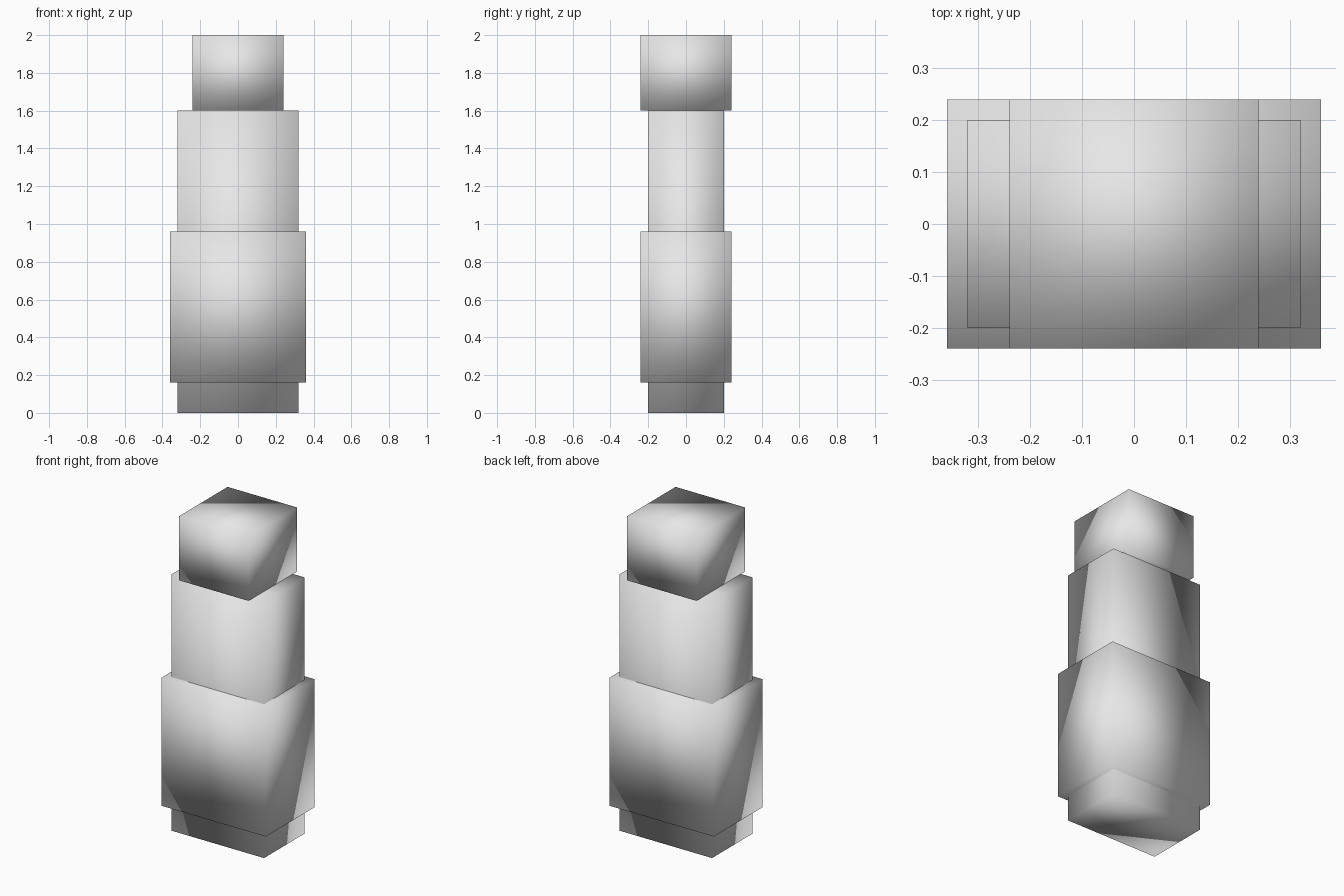
import bpy

if "Cube" in bpy.data.objects:
    bpy.data.objects.remove(bpy.data.objects["Cube"])

# One plain grey for the whole figure
grey = bpy.data.materials.new("light_grey")
grey.diffuse_color = (0.8, 0.8, 0.8, 1.0)
grey.use_nodes = True
grey.node_tree.nodes["Principled BSDF"].inputs["Base Color"].default_value = grey.diffuse_color


def box(name, half_x, half_y, z0, z1):
    """Smooth-shaded box centred on the z axis, from height z0 to z1."""
    bpy.ops.mesh.primitive_cube_add(size=2, location=(0, 0, (z0 + z1) / 2))
    ob = bpy.context.object
    ob.name = name
    ob.scale = (half_x, half_y, (z1 - z0) / 2)
    bpy.ops.object.transform_apply(location=False, rotation=False, scale=True)
    bpy.ops.object.shade_smooth()
    ob.data.materials.append(grey)
    return ob


# Inner column running from the ground up to the head
box("body", 0.32, 0.20, 0.0, 1.6)
# Wider sleeve around the lower body
box("lower_sleeve", 0.36, 0.24, 0.16, 0.96)
# Block on top
box("head", 0.24, 0.24, 1.6, 2.0)
